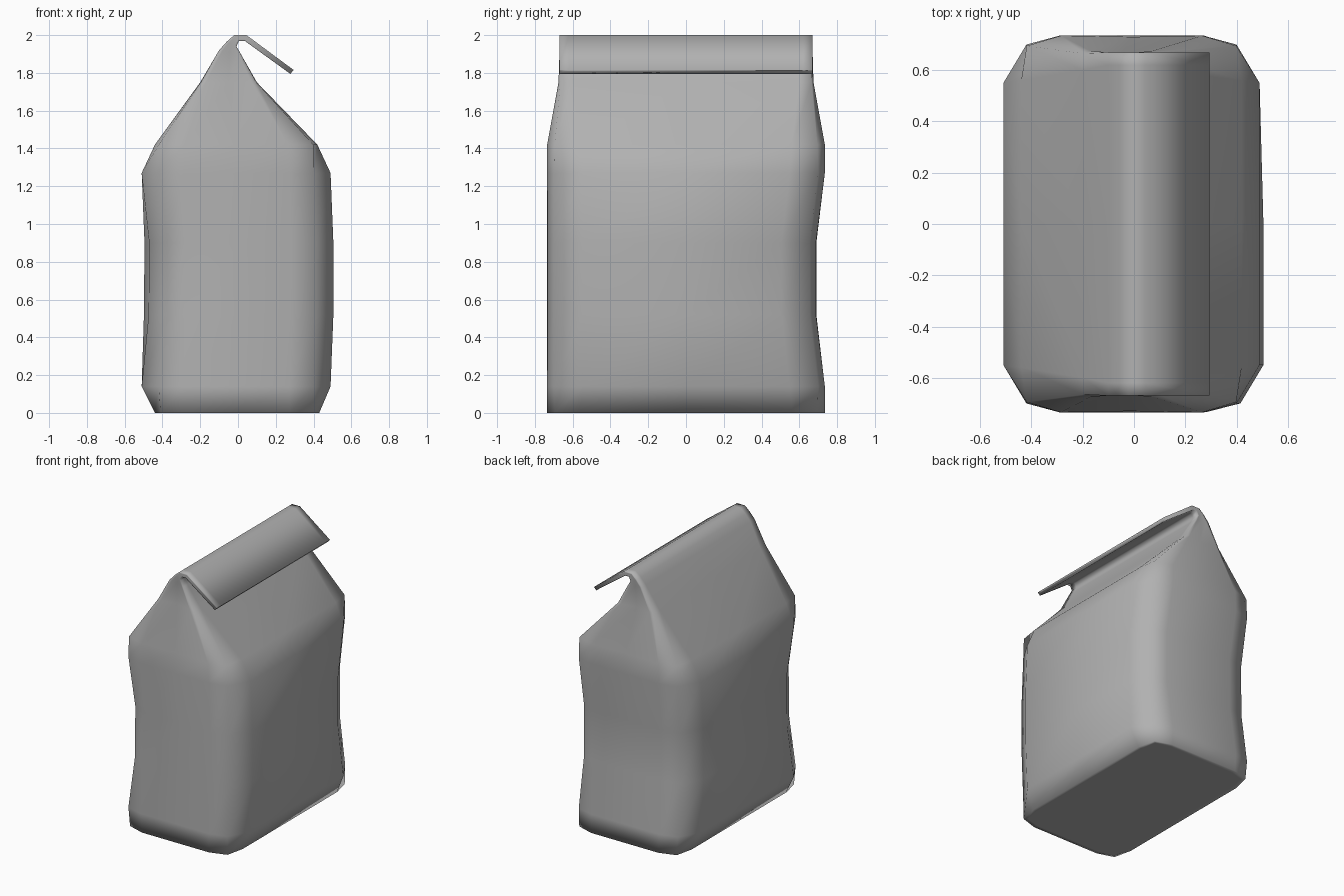
import bpy, bmesh

# Each row: left (x, z), right (x, z), side-face half depth, corner x fraction,
# corner half depth, end x fraction, end half depth, end centre half depth,
# back pinch, left-corner pinch
ROWS = [
    (-.44, 0, .43, 0, .56, .93, .695, .64, .735, .735, 0, 0),
    (-.51, .14, .49, .14, .55, .82, .70, .56, .735, .735, 0, 0),
    (-.498, .52, .505, .52, .55, .82, .70, .56, .733, .735, .045, .025),
    (-.495, .90, .505, .90, .55, .82, .70, .56, .733, .735, .045, .025),
    (-.51, 1.27, .49, 1.27, .55, .82, .70, .56, .735, .735, 0, 0),
    (-.44, 1.42, .42, 1.42, .56, .95, .695, .64, .735, .73, 0, 0),
    (-.20, 1.75, .10, 1.75, .60, .98, .665, .80, .675, .655, 0, 0),
    (-.10, 1.92, .015, 1.90, .62, 1, .67, .7, .668, .66, 0, 0),
    (-.06, 1.965, -.008, 1.94, .62, 1, .67, .6, .67, .67, 0, 0),
    (-.02, 2.0, .005, 1.97, .62, 1, .67, .6, .67, .67, 0, 0),
    (.045, 2.0, .035, 1.97, .62, 1, .67, .6, .67, .67, 0, 0),
    (.295, 1.815, .277, 1.795, .62, 1, .67, .6, .67, .67, 0, 0),
]


def ring(bm, row):
    xl, zl, xr, zr, ys, cu, cy, eu, ey, my, back, left = row
    half = [(1, 0), (1, ys), (cu, cy), (eu, ey), (0, my),
            (-eu, ey), (-cu, cy), (-1, ys), (-1, 0)]
    loop = half + [(u, -y) for u, y in half[-2:0:-1]]
    verts = []
    for u, y in loop:
        t = (u + 1) / 2
        x, z = xl + (xr - xl) * t, zl + (zr - zl) * t
        if y > 0:
            y -= back
            if u > .7:
                x -= back * .6
        elif u < -.7 and y < 0:
            x += left
            y += left
        verts.append(bm.verts.new((x, y, z)))
    return verts


# Paper bag: lofted body, gable and folded-over top
bm = bmesh.new()
rings = [ring(bm, r) for r in ROWS]
for a, b in zip(rings, rings[1:]):
    for i in range(len(a)):
        j = (i + 1) % len(a)
        bm.faces.new((a[i], a[j], b[j], b[i]))
bottom = bm.faces.new(rings[0][::-1])
bm.faces.new(rings[-1])
bmesh.ops.recalc_face_normals(bm, faces=bm.faces)
# Flat base inside a softly shaded rim
bmesh.ops.inset_region(bm, faces=[bottom], thickness=.03)
mesh = bpy.data.meshes.new("paper_bag")
bm.to_mesh(mesh)
bm.free()
bag = bpy.data.objects.new("paper_bag", mesh)
bpy.context.collection.objects.link(bag)
mesh.shade_smooth()

# Darker grey paper
paper = bpy.data.materials.new("paper")
paper.diffuse_color = (.44, .44, .44, 1)
mesh.materials.append(paper)
